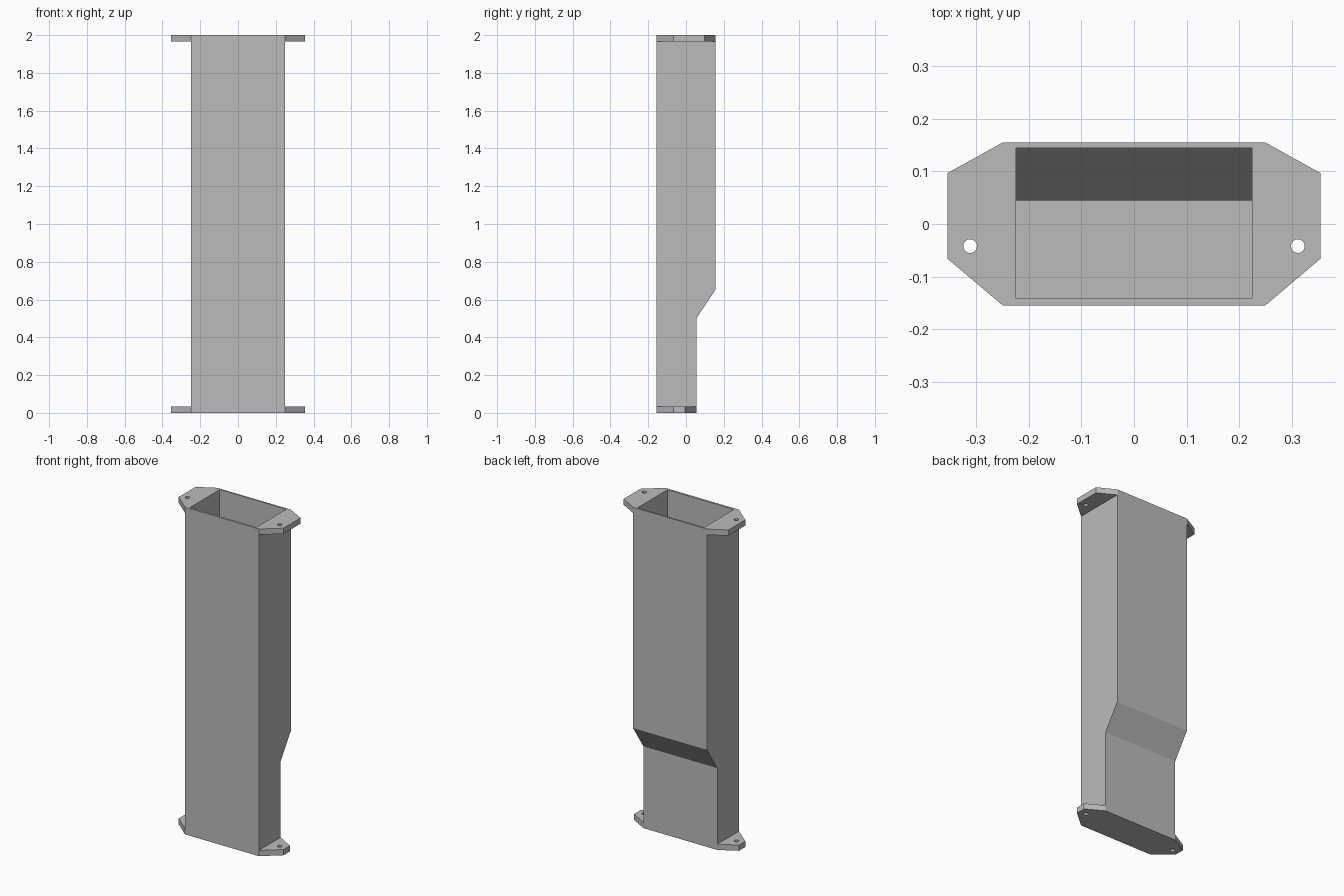
import bpy
import bmesh
from mathutils import Vector

if "Cube" in bpy.data.objects:
    bpy.data.objects.remove(bpy.data.objects["Cube"])

grey = bpy.data.materials.new("plain grey")
grey.diffuse_color = (0.5, 0.5, 0.5, 1)
grey.use_nodes = True
grey.node_tree.nodes["Principled BSDF"].inputs["Base Color"].default_value = grey.diffuse_color


def prism(name, points, offset):
    """Extrude a closed outline along an offset into a solid."""
    bm = bmesh.new()
    face = bm.faces.new([bm.verts.new(p) for p in points])
    ext = bmesh.ops.extrude_face_region(bm, geom=[face])
    moved = [v for v in ext["geom"] if isinstance(v, bmesh.types.BMVert)]
    bmesh.ops.translate(bm, verts=moved, vec=Vector(offset))
    bmesh.ops.recalc_face_normals(bm, faces=bm.faces)
    mesh = bpy.data.meshes.new(name)
    bm.to_mesh(mesh)
    bm.free()
    mesh.materials.append(grey)
    obj = bpy.data.objects.new(name, mesh)
    bpy.context.collection.objects.link(obj)
    return obj


def cut(obj, cutter):
    """Subtract the cutter from the object, then remove the cutter."""
    cutter.hide_render = True
    mod = obj.modifiers.new("cut", 'BOOLEAN')
    mod.operation = 'DIFFERENCE'
    mod.solver = 'EXACT'
    mod.object = cutter
    bpy.context.view_layer.objects.active = obj
    bpy.ops.object.modifier_apply(modifier=mod.name)
    bpy.data.objects.remove(cutter)


def side_profile(name, half_width, yz):
    """Side outline in y and z, extruded across the width."""
    return prism(name, [(-half_width, y, z) for y, z in yz], (2 * half_width, 0, 0))


# Stepped duct with an open top and a closed floor
duct = side_profile("duct", 0.25, [
    (-0.155, 0), (0.055, 0), (0.055, 0.5), (0.155, 0.65), (0.155, 2), (-0.155, 2)])
cavity = side_profile("cavity_cutter", 0.225, [
    (-0.142, 0.035), (0.045, 0.035), (0.045, 0.503), (0.145, 0.653),
    (0.145, 2.1), (-0.142, 2.1)])
cut(duct, cavity)

# Mounting ears: level name, base height, rear edge at the duct, rear edge at the tip
T = 0.035
for level, z, back_in, back_out in (("bottom", 0, 0.055, -0.005),
                                    ("top", 2 - T, 0.155, 0.097)):
    for side, s in (("left", -1), ("right", 1)):
        outline = [(0.25, -0.155), (0.355, -0.066), (0.355, back_out), (0.25, back_in)]
        ear = prism(f"{level}_{side}_ear", [(s * x, y, z) for x, y in outline], (0, 0, T))
        # Screw hole
        bpy.ops.mesh.primitive_cylinder_add(vertices=32, radius=0.013, depth=0.2,
                                            location=(s * 0.312, -0.042, z))
        cut(ear, bpy.context.object)
        # Drop the hidden face against the duct wall
        bm = bmesh.new()
        bm.from_mesh(ear.data)
        hidden = [f for f in bm.faces if all(abs(abs(v.co.x) - 0.25) < 1e-4 for v in f.verts)]
        bmesh.ops.delete(bm, geom=hidden, context='FACES')
        bm.to_mesh(ear.data)
        bm.free()
